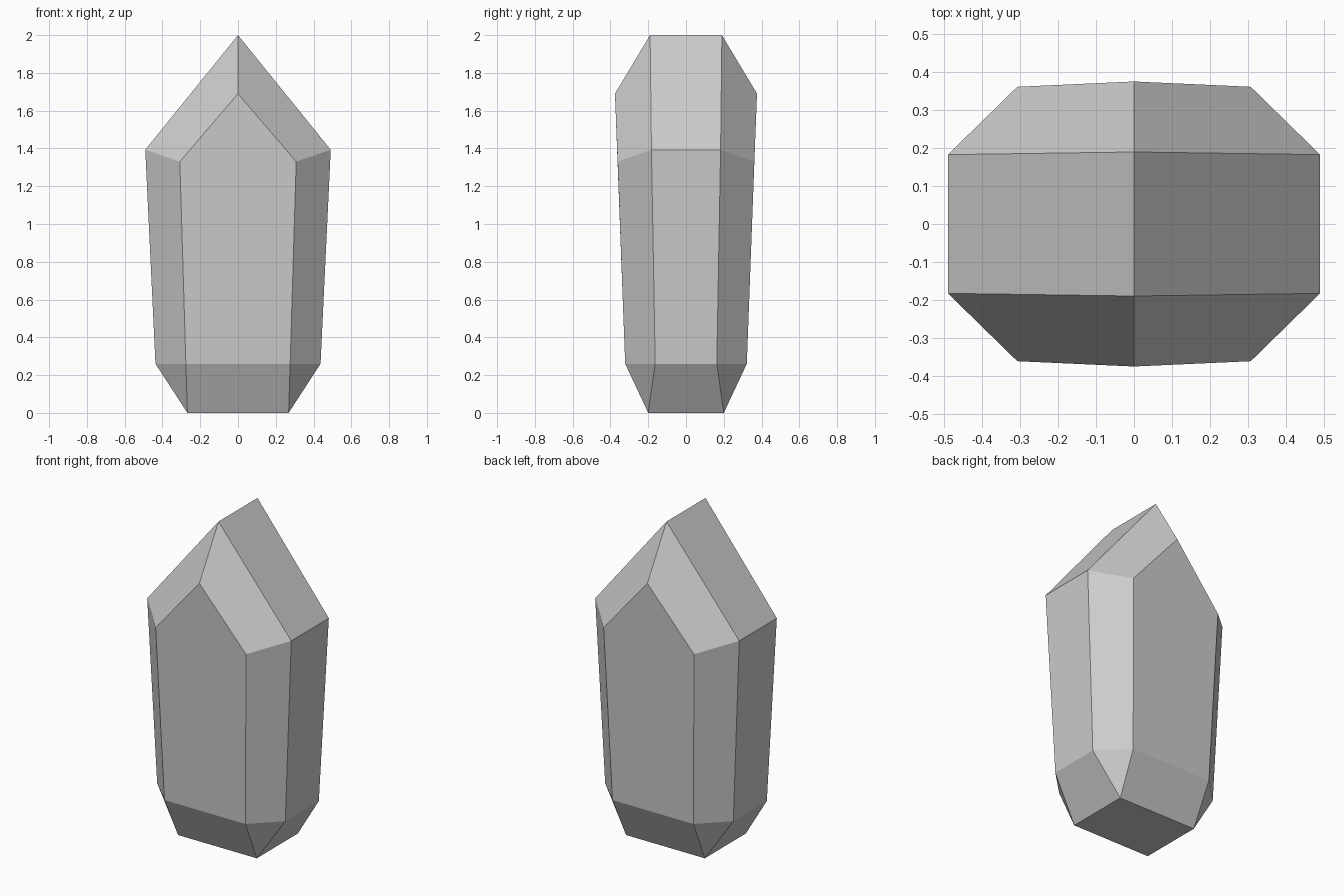
import bpy, bmesh

if "Cube" in bpy.data.objects:
    bpy.data.objects.remove(bpy.data.objects["Cube"])

# One quarter of the crystal: key corner points, repeated by symmetry
POINTS = {
    "foot": (0.268, 0.20, 0.0),
    "low_front": (0.276, 0.322, 0.26),
    "low_side": (0.437, 0.163, 0.26),
    "high_front": (0.308, 0.362, 1.33),
    "high_side": (0.491, 0.183, 1.393),
    "peak": (0.0, 0.376, 1.69),
    "ridge": (0.0, 0.19, 2.0),
}

bm = bmesh.new()
cache = {}


def vert(name, sx, sy):
    x, y, z = POINTS[name]
    key = (x * sx, y * sy, z)
    if key not in cache:
        cache[key] = bm.verts.new(key)
    return cache[key]


def face(*corners):
    bm.faces.new([vert(*c) for c in corners])


# Corner facets: foot triangle, bevelled wall, tip bevel
for sx in (-1, 1):
    for sy in (-1, 1):
        for names in (("foot", "low_front", "low_side"),
                      ("low_front", "low_side", "high_side", "high_front"),
                      ("high_front", "high_side", "ridge", "peak")):
            face(*[(n, sx, sy) for n in names])

# Front and back: foot slope and pointed wall
for sy in (-1, 1):
    face(("foot", -1, sy), ("foot", 1, sy), ("low_front", 1, sy), ("low_front", -1, sy))
    face(("low_front", -1, sy), ("low_front", 1, sy), ("high_front", 1, sy),
         ("peak", 1, sy), ("high_front", -1, sy))

# Left and right: foot slope, wall, roof slope
for sx in (-1, 1):
    for a, b in (("foot", "low_side"), ("low_side", "high_side"), ("high_side", "ridge")):
        face((a, sx, -1), (a, sx, 1), (b, sx, 1), (b, sx, -1))

# Flat underside
face(("foot", -1, -1), ("foot", 1, -1), ("foot", 1, 1), ("foot", -1, 1))

bmesh.ops.recalc_face_normals(bm, faces=bm.faces)
mesh = bpy.data.meshes.new("crystal")
bm.to_mesh(mesh)
bm.free()
bpy.context.collection.objects.link(bpy.data.objects.new("crystal", mesh))
